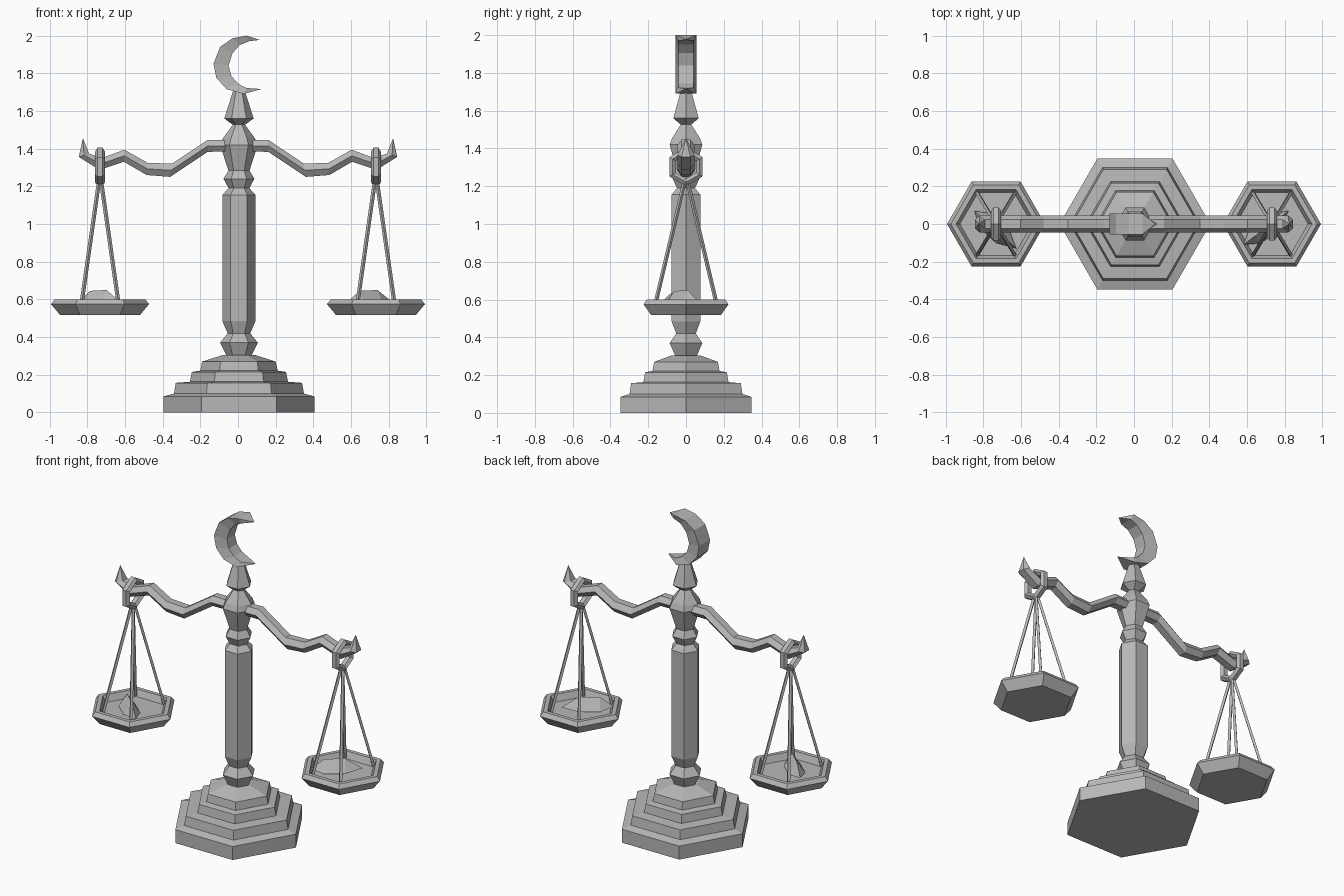
import bpy, bmesh
from math import sin, cos, pi
from mathutils import Vector

cube = bpy.data.objects.get("Cube")
if cube:
    bpy.data.objects.remove(cube, do_unlink=True)

GREY = (0.48, 0.48, 0.48, 1)
mat = bpy.data.materials.new("stone grey")
mat.use_nodes = True
mat.diffuse_color = GREY
mat.node_tree.nodes["Principled BSDF"].inputs["Base Color"].default_value = GREY


def loft(name, rings, close=False):
    """Skin a list of point rings; a one-point ring makes a pointed end."""
    bm = bmesh.new()
    loops = [[bm.verts.new(p) for p in ring] for ring in rings]
    pairs = list(zip(loops, loops[1:]))
    if close:
        pairs.append((loops[-1], loops[0]))
    for a, b in pairs:
        n = max(len(a), len(b))
        for i in range(n):
            j = (i + 1) % n
            if len(a) == 1:
                bm.faces.new((a[0], b[j], b[i]))
            elif len(b) == 1:
                bm.faces.new((a[i], a[j], b[0]))
            else:
                bm.faces.new((a[i], a[j], b[j], b[i]))
    if not close:
        for end in (loops[0], loops[-1]):
            if len(end) > 2:
                bm.faces.new(end)
    bmesh.ops.recalc_face_normals(bm, faces=bm.faces)
    mesh = bpy.data.meshes.new(name)
    bm.to_mesh(mesh)
    bm.free()
    mesh.materials.append(mat)
    obj = bpy.data.objects.new(name, mesh)
    bpy.context.collection.objects.link(obj)
    return obj


def polygon(center, u, v, n=6):
    c, u, v = Vector(center), Vector(u), Vector(v)
    return [c + u * cos(2 * pi * i / n) + v * sin(2 * pi * i / n) for i in range(n)]


def hex_turned(name, x, profile):
    return loft(name, [polygon((x, 0, z), (r, 0, 0), (0, r, 0)) for r, z in profile])


CX = 0.005  # pillar axis

# Stepped foot, pillar and finial
hex_turned("stepped_base", CX, [
    (.40, 0), (.40, .085), (.345, .10), (.335, .157), (.26, .163), (.25, .215),
    (.205, .222), (.195, .27), (.085, .305)])
hex_turned("pillar", CX, [
    (.065, .30), (.10, .37), (.06, .42), (.088, .485), (.088, 1.155), (.055, 1.19),
    (.082, 1.24), (.055, 1.285)])
hex_turned("beam_hub", CX, [(.055, 1.28), (.10, 1.42), (.085, 1.455), (.03, 1.53)])
hex_turned("finial", CX, [(.03, 1.525), (.078, 1.56), (.03, 1.71)])

# Crescent: wide outer edge, narrower inner edge, pointed tips
outer = [(.045, 2.0), (-.03, 1.985), (-.095, 1.94), (-.13, 1.85), (-.115, 1.775),
         (-.06, 1.715), (.03, 1.69)]
inner = [(.06, 1.97), (.01, 1.95), (-.03, 1.905), (-.05, 1.84), (-.035, 1.785),
         (0, 1.745), (.045, 1.722)]
sections = [[(a, -.055, b), (a, .055, b), (c, .04, d), (c, -.04, d)]
            for (a, b), (c, d) in zip(outer, inner)]
loft("crescent", [[(.115, 0, 1.977)]] + sections + [[(.125, 0, 1.716)]])

# Upper and lower outline of one arm, from hub to tip
arm_top = [(.04, 1.445), (.16, 1.447), (.35, 1.32), (.48, 1.325), (.603, 1.394),
           (.72, 1.351), (.79, 1.373)]
arm_low = [(.04, 1.385), (.16, 1.383), (.36, 1.25), (.485, 1.26), (.605, 1.33),
           (.735, 1.287), (.845, 1.356)]


def leaf(name, x, y, direction):
    """Small ridged leaf lying in a pan."""
    d = Vector(direction).normalized()
    side = Vector((-d.y, d.x, 0))
    mid = Vector((x, y, .575))
    rings = [[mid - d * .15 + Vector((0, 0, .01))]]
    for t, w, h in ((-.07, .05, .07), (.05, .05, .075)):
        c = mid + d * t
        rings.append([c - side * w, c + Vector((0, 0, h)), c + side * w])
    rings.append([mid + d * .15 + Vector((0, 0, .01))])
    loft(name, rings)


for side, s in (("left", 1), ("right", -1)):
    # Arm with an upturned spike
    rings = []
    for (xa, za), (xb, zb) in zip(arm_top, arm_low):
        c = Vector((s * (xa + xb) / 2, 0, (za + zb) / 2))
        up = Vector((s * (xa - xb) / 2, 0, (za - zb) / 2)) / sin(pi / 3)
        rings.append(polygon(c, (0, .046, 0), up))
    loft(side + "_arm", rings + [[(s * .823, 0, 1.455)]])

    px = s * .732
    # Hexagonal hanging ring
    hoop = []
    for i in range(6):
        out = Vector((0, sin(i * pi / 3), cos(i * pi / 3)))
        hoop.append(polygon(Vector((px, 0, 1.303)) + out * .082, (.026, 0, 0), out * .023))
    loft(side + "_ring", hoop, close=True)

    # Dished pan
    hex_turned(side + "_pan", px, [
        (.213, .518), (.26, .575), (.24, .60), (.212, .60), (.192, .56)])

    # Four hanging rods
    for i, (a, b) in enumerate(((1, 1), (1, -1), (-1, 1), (-1, -1))):
        ends = [(px + a * .006, b * .008, 1.225), (px + a * .1, b * .165, .565)]
        loft(f"{side}_rod_{i + 1}",
             [polygon(e, (.011, 0, 0), (0, .011, 0), 4) for e in ends])

leaf("left_leaf", .70, -.02, (1, .75, 0))
leaf("right_leaf", -.735, -.03, (1, -.9, 0))
